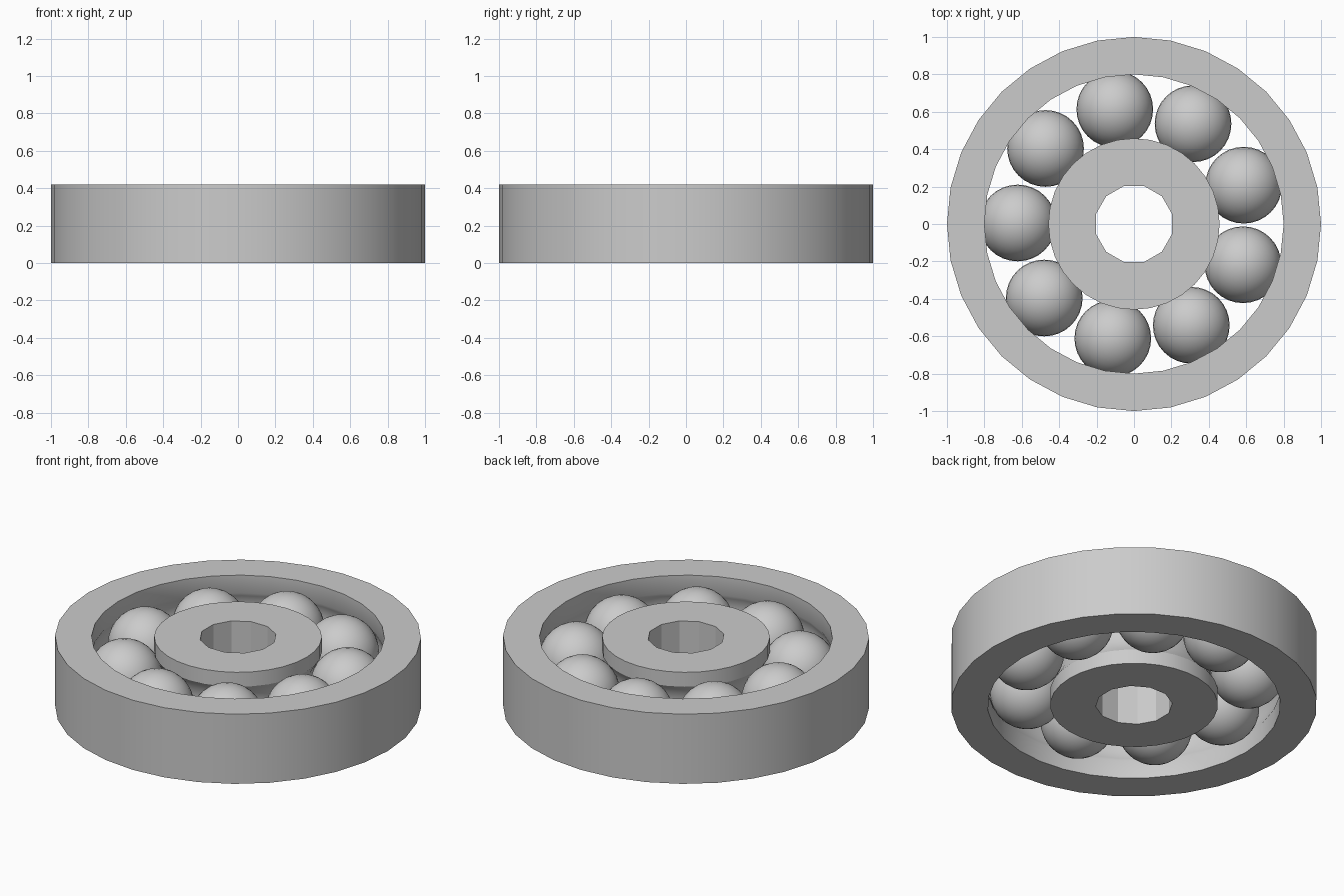
import bpy, bmesh
from math import sin, cos, pi, radians, sqrt

cube = bpy.data.objects.get("Cube")
if cube:
    bpy.data.objects.remove(cube)

HEIGHT = 0.42
MID = HEIGHT / 2
PITCH = 0.622       # radius of the circle the balls sit on
BALL = 0.205
BALL_COUNT = 9

steel = bpy.data.materials.new("grey steel")
steel.use_nodes = True
colour = (0.6, 0.6, 0.6, 1)
steel.diffuse_color = colour
steel.node_tree.nodes["Principled BSDF"].inputs["Base Color"].default_value = colour


def finish(bm, name, angle):
    """Turn a bmesh into a smooth-shaded steel object."""
    bmesh.ops.recalc_face_normals(bm, faces=bm.faces)
    mesh = bpy.data.meshes.new(name)
    bm.to_mesh(mesh)
    bm.free()
    mesh.materials.append(steel)
    obj = bpy.data.objects.new(name, mesh)
    bpy.context.collection.objects.link(obj)
    bpy.ops.object.select_all(action='DESELECT')
    obj.select_set(True)
    bpy.context.view_layer.objects.active = obj
    bpy.ops.object.shade_smooth_by_angle(angle=radians(angle))
    return obj


def add_wall(bm, profile, sides, turn=0.0):
    """Revolve an open (radius, height) profile around z."""
    rings = []
    for r, z in profile:
        angles = [turn + 2 * pi * i / sides for i in range(sides)]
        rings.append([bm.verts.new((r * cos(a), r * sin(a), z)) for a in angles])
    for low, high in zip(rings, rings[1:]):
        for i in range(sides):
            j = (i + 1) % sides
            bm.faces.new((low[i], low[j], high[j], high[i]))


def race(radius, direction, steps=10):
    """Straight wall with a rounded ball groove around its middle."""
    reach = abs(radius - PITCH)
    half = sqrt(BALL ** 2 - reach ** 2)
    points = [(radius, 0)]
    for i in range(steps + 1):
        dz = half * (2 * i / steps - 1)
        points.append((PITCH + direction * sqrt(BALL ** 2 - dz ** 2), MID + dz))
    return points + [(radius, HEIGHT)]


def add_caps(bm):
    """Close the flat top and bottom between the two walls."""
    for z in (0, HEIGHT):
        rim = [e for e in bm.edges if e.is_boundary
               and all(abs(v.co.z - z) < 1e-5 for v in e.verts)]
        bmesh.ops.triangle_fill(bm, use_beauty=True, edges=rim, normal=(0, 0, 1))


def straight(radius):
    return [(radius, 0), (radius, HEIGHT)]


# Outer ring with its groove facing inward
bm = bmesh.new()
add_wall(bm, straight(1.0), 32)
add_wall(bm, race(0.8, 1), 32)
add_caps(bm)
finish(bm, "outer_ring", 29)

# Inner ring with its groove facing outward and a twelve-sided bore
bm = bmesh.new()
add_wall(bm, race(0.458, -1), 32)
add_wall(bm, straight(0.21), 12, radians(15))
add_caps(bm)
finish(bm, "inner_ring", 29)

# Balls spaced evenly between the rings
for n in range(BALL_COUNT):
    a = radians(19.5) + 2 * pi * n / BALL_COUNT
    bm = bmesh.new()
    bmesh.ops.create_uvsphere(bm, u_segments=32, v_segments=16, radius=BALL)
    ball = finish(bm, f"ball_{n + 1}", 30)
    ball.location = (PITCH * cos(a), PITCH * sin(a), MID)
